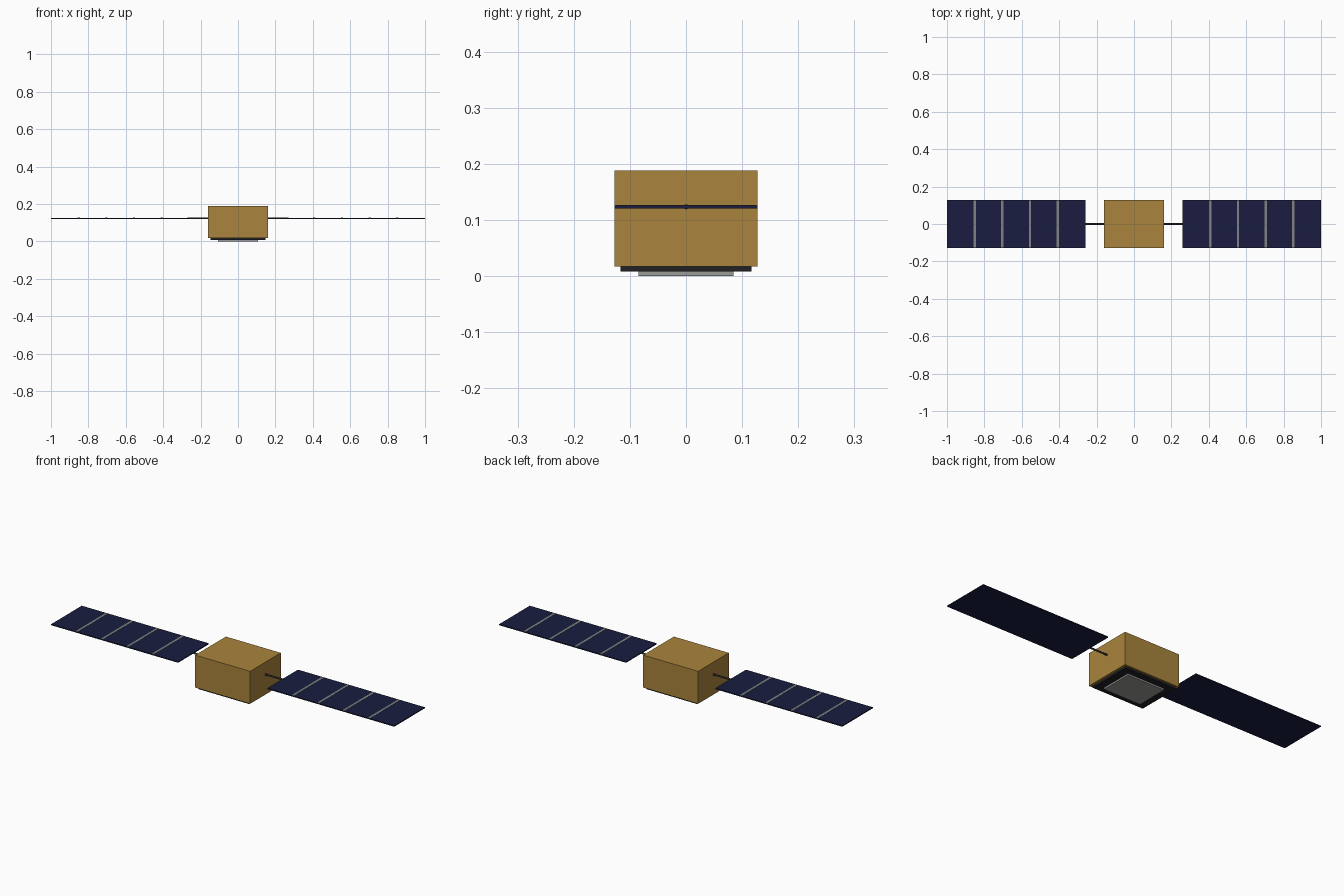
import bpy
from math import pi

if "Cube" in bpy.data.objects:
    bpy.data.objects.remove(bpy.data.objects["Cube"])


def material(name, rgb):
    m = bpy.data.materials.new(name)
    m.diffuse_color = (*rgb, 1)
    m.use_nodes = True
    m.node_tree.nodes["Principled BSDF"].inputs["Base Color"].default_value = m.diffuse_color
    return m


gold = material("gold_foil", (0.40, 0.23, 0.045))
navy = material("solar_cell", (0.010, 0.012, 0.05))
black = material("black_plate", (0.015, 0.015, 0.018))
dark = material("dark_metal", (0.03, 0.03, 0.035))
silver = material("silver_strip", (0.22, 0.23, 0.23))
steel = material("steel", (0.33, 0.33, 0.32))


def box(name, lo, hi, mat):
    centre = [(a + b) / 2 for a, b in zip(lo, hi)]
    bpy.ops.mesh.primitive_cube_add(size=1, location=centre)
    ob = bpy.context.object
    ob.name = name
    ob.scale = [b - a for a, b in zip(lo, hi)]
    bpy.ops.object.transform_apply(location=False, rotation=False, scale=True)
    ob.data.materials.append(mat)
    return ob


def span(name, x0, x1, half_y, z0, z1, mat):
    return box(name, (min(x0, x1), -half_y, z0), (max(x0, x1), half_y, z1), mat)


# Body with stepped plates underneath
span("body", -0.16, 0.16, 0.1275, 0.017, 0.188, gold)
span("base_plate", -0.147, 0.147, 0.117, 0.008, 0.017, black)
span("antenna_panel", -0.107, 0.107, 0.085, 0.0, 0.008, steel)

WING_Z = 0.1235
INNER, OUTER, SECTIONS = 0.26, 1.0, 5
pitch = (OUTER - INNER) / SECTIONS

for side, s in (("left", -1), ("right", 1)):
    # Boom joining the body to the wing
    bpy.ops.mesh.primitive_cylinder_add(vertices=12, radius=0.0045, depth=0.12,
                                        location=(s * 0.21, 0, WING_Z),
                                        rotation=(0, pi / 2, 0))
    boom = bpy.context.object
    boom.name = f"{side}_boom"
    boom.data.materials.append(dark)
    bpy.ops.object.shade_smooth_by_angle()

    # Solar wing with thin hinge strips on its upper face
    span(f"{side}_solar_wing", s * INNER, s * OUTER, 0.1275,
         WING_Z - 0.0027, WING_Z + 0.0027, navy)
    for i in range(1, SECTIONS):
        x = s * (INNER + i * pitch)
        span(f"{side}_hinge_strip_{i}", x - 0.006, x + 0.006, 0.126,
             WING_Z, WING_Z + 0.0036, silver)
